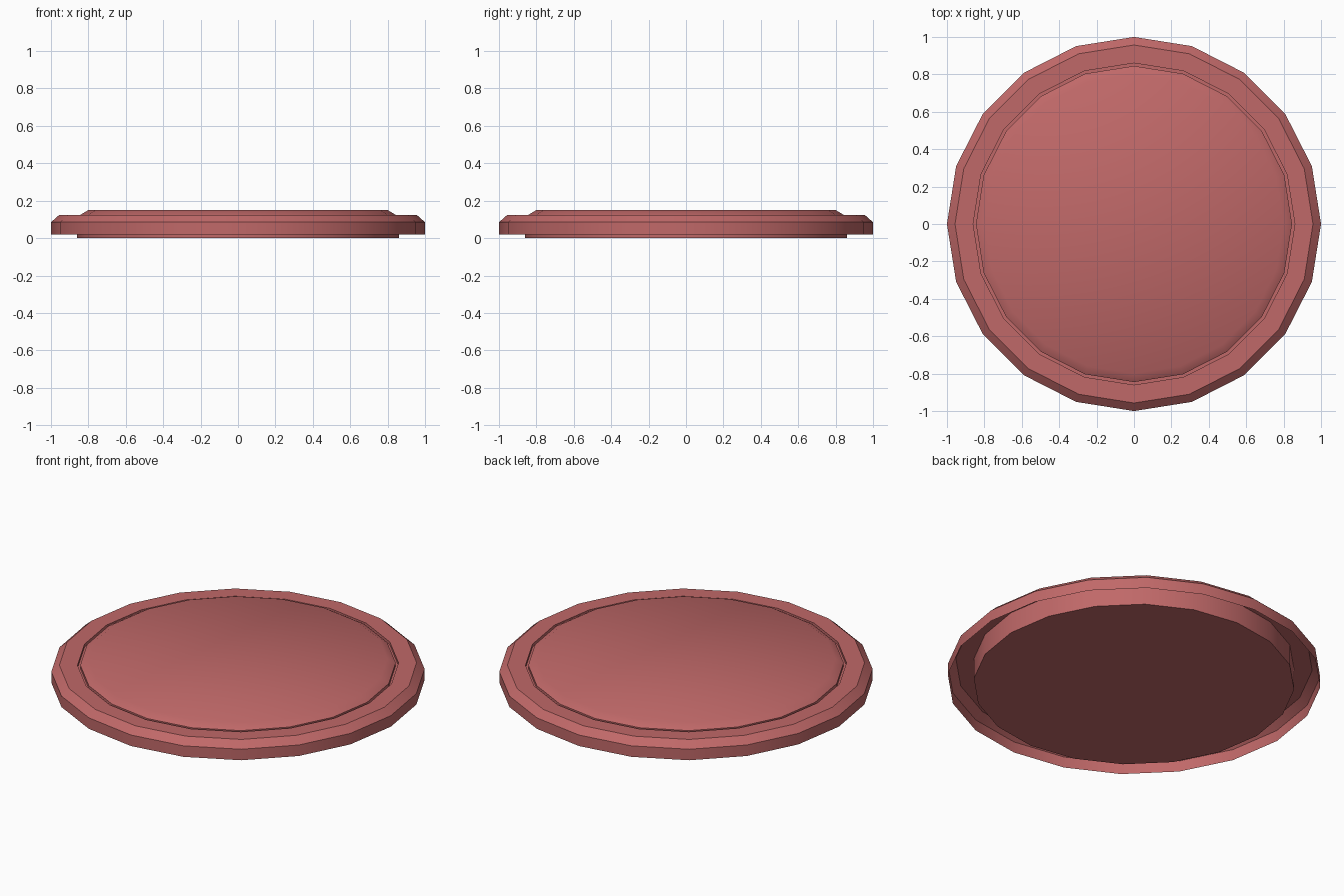
import bpy, bmesh
from math import cos, sin, tau, radians

if "Cube" in bpy.data.objects:
    bpy.data.objects.remove(bpy.data.objects["Cube"])

SIDES = 20

mat = bpy.data.materials.new("dusty_red")
mat.diffuse_color = (0.53, 0.14, 0.14, 1)
mat.use_nodes = True
mat.node_tree.nodes["Principled BSDF"].inputs["Base Color"].default_value = mat.diffuse_color


def lathe(name, profile):
    """Revolve (radius, z) points around z; radius 0 ends become flat caps."""
    bm = bmesh.new()
    rings = []
    for r, z in profile:
        rings.append([bm.verts.new((r * cos(tau * i / SIDES), r * sin(tau * i / SIDES), z))
                      for i in range(SIDES)] if r else None)
    for a, b in zip(rings, rings[1:]):
        if a is None or b is None:
            bm.faces.new(b if a is None else a[::-1])
            continue
        for i in range(SIDES):
            j = (i + 1) % SIDES
            bm.faces.new((a[i], b[i], b[j], a[j]))
    bm.normal_update()
    me = bpy.data.meshes.new(name)
    bm.to_mesh(me)
    bm.free()
    me.materials.append(mat)
    ob = bpy.data.objects.new(name, me)
    bpy.context.collection.objects.link(ob)
    bpy.context.view_layer.objects.active = ob
    ob.select_set(True)
    bpy.ops.object.shade_smooth_by_angle(angle=radians(35))
    ob.select_set(False)
    return ob


# Central plug: raised bevelled top, narrow groove, lower wall and flat base
lathe("center_plug", [(0, 0.15), (0.80, 0.15), (0.845, 0.123), (0.845, 0.105),
                      (0.86, 0.105), (0.86, 0), (0, 0)])

# Outer rim: chamfered shell, open underneath, with an inner collar
lathe("outer_rim", [(0.86, 0.105), (0.86, 0.123), (0.957, 0.123), (1.0, 0.085), (1.0, 0.02)])
